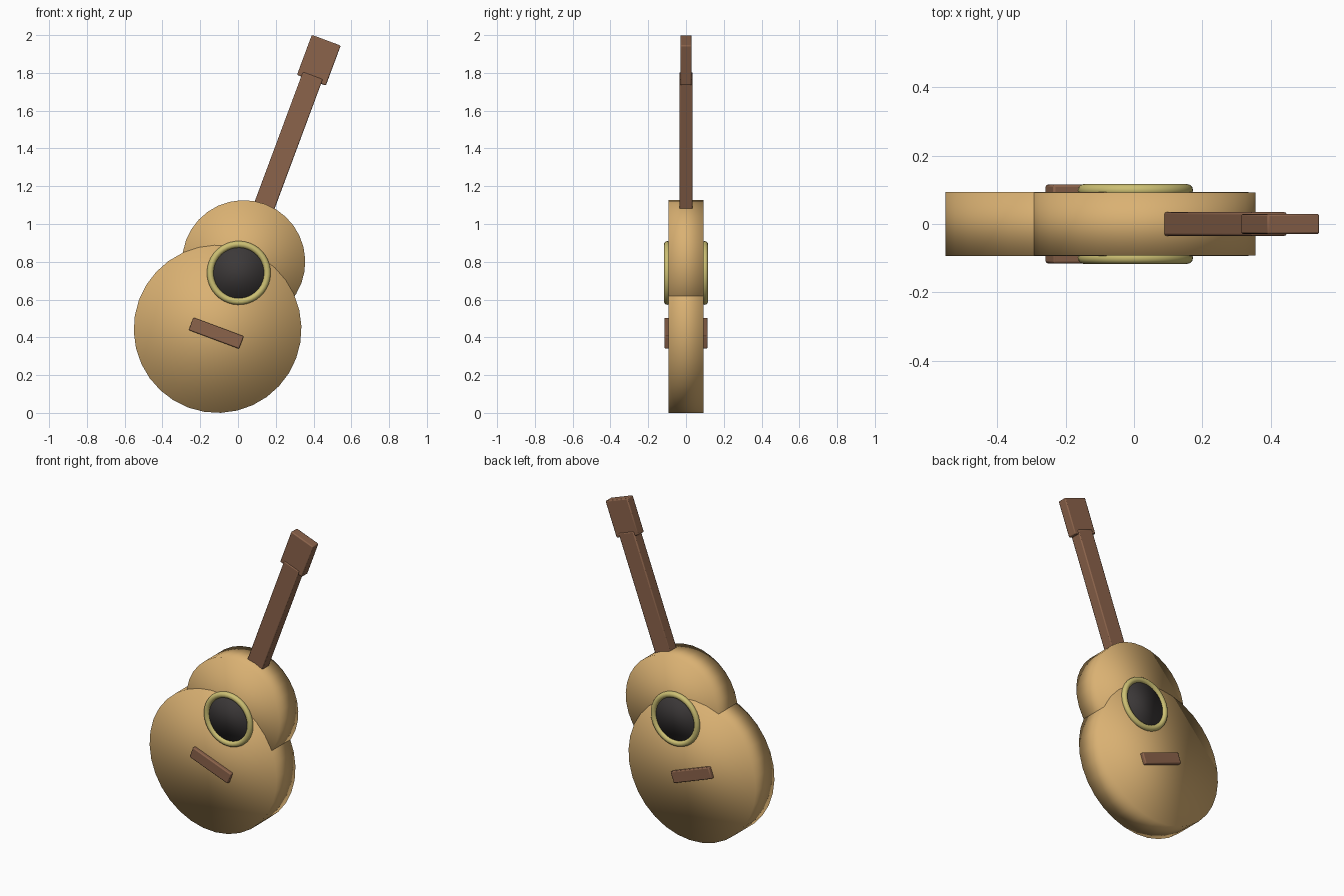
import bpy, math
from mathutils import Matrix, Vector

if "Cube" in bpy.data.objects:
    bpy.data.objects.remove(bpy.data.objects["Cube"])

TILT = math.radians(20.4)                     # the instrument leans to the right
LEAN = Matrix.Rotation(TILT, 4, 'Y')
FACING = Matrix.Rotation(math.pi / 2, 4, 'X')  # turns a disc to face the front


def material(name, rgb):
    m = bpy.data.materials.new(name)
    m.diffuse_color = (*rgb, 1.0)
    m.use_nodes = True
    m.node_tree.nodes["Principled BSDF"].inputs["Base Color"].default_value = m.diffuse_color
    return m


wood = material("honey wood", (0.70, 0.44, 0.17))
brown = material("dark brown wood", (0.26, 0.125, 0.07))
gold = material("pale gold", (0.60, 0.52, 0.17))
black = material("charcoal", (0.045, 0.04, 0.04))


def finish(name, mat, matrix):
    ob = bpy.context.object
    ob.name = name
    ob.matrix_world = matrix
    ob.data.materials.append(mat)
    return ob


def disc(name, mat, x, z, radius, half_depth, y=0.0):
    bpy.ops.mesh.primitive_cylinder_add(vertices=32, radius=radius, depth=2 * half_depth)
    bpy.ops.object.shade_smooth()
    return finish(name, mat, Matrix.Translation((x, y, z)) @ LEAN @ FACING)


def block(name, mat, x, z, width, depth, length, bevel=0.006):
    bpy.ops.mesh.primitive_cube_add(size=1)
    ob = bpy.context.object
    for v in ob.data.vertices:
        v.co = Vector((v.co.x * width, v.co.y * depth, v.co.z * length))
    mod = ob.modifiers.new("soft edges", 'BEVEL')
    mod.width = bevel
    mod.segments = 2
    bpy.ops.object.shade_smooth_by_angle(angle=math.radians(30))
    return finish(name, mat, Matrix.Translation((x, 0, z)) @ LEAN)


# Body: two overlapping round bouts
disc("lower_body", wood, -0.108, 0.444, 0.444, 0.0932)
disc("upper_body", wood, 0.03, 0.80, 0.326, 0.0926)

# Sound hole and rim on both faces
for side, sign in (("front", -1), ("back", 1)):
    disc(side + "_sound_hole", black, 0.004, 0.741, 0.15, 0.004, sign * 0.098)
    bpy.ops.mesh.primitive_torus_add(major_radius=0.151, minor_radius=0.018,
                                     major_segments=40, minor_segments=12)
    bpy.ops.object.shade_smooth()
    finish(side + "_sound_hole_rim", gold,
           Matrix.Translation((0.004, sign * 0.099, 0.741)) @ LEAN @ FACING)

# Bridge passes right through the body
block("bridge", brown, -0.115, 0.422, 0.284, 0.23, 0.071)

# Neck, sunk a little into the upper body, and headstock
block("neck", brown, 0.262, 1.425, 0.112, 0.069, 0.77)
block("headstock", brown, 0.428, 1.867, 0.163, 0.059, 0.226)
